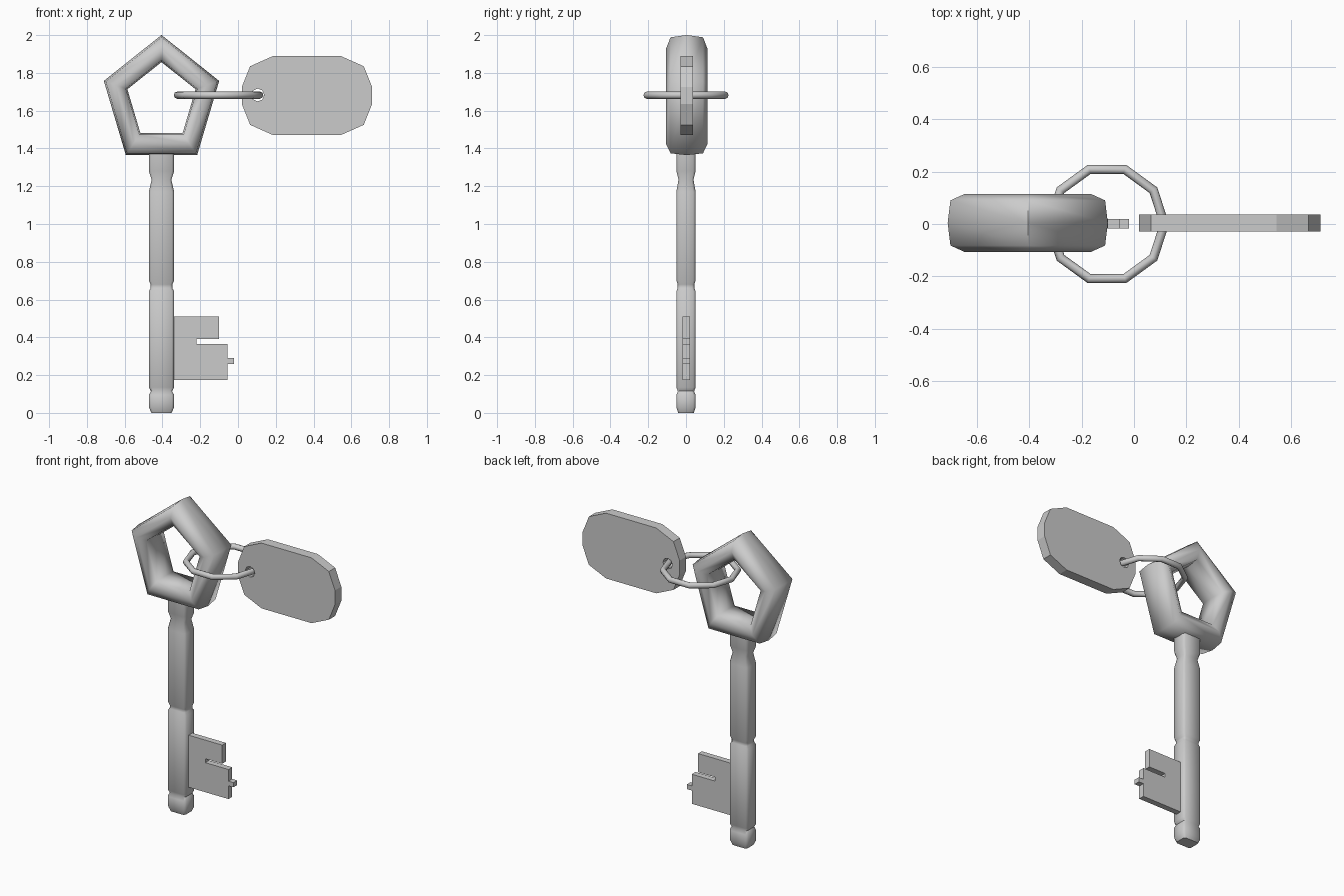
import bpy, bmesh
from math import sin, cos, pi

if "Cube" in bpy.data.objects:
    bpy.data.objects.remove(bpy.data.objects["Cube"])

KEY_X = -0.405


def make(name, build, smooth=None):
    bm = bmesh.new()
    build(bm)
    bmesh.ops.recalc_face_normals(bm, faces=bm.faces)
    me = bpy.data.meshes.new(name)
    bm.to_mesh(me)
    bm.free()
    ob = bpy.data.objects.new(name, me)
    bpy.context.collection.objects.link(ob)
    if smooth is not None:
        bpy.ops.object.select_all(action='DESELECT')
        ob.select_set(True)
        bpy.context.view_layer.objects.active = ob
        bpy.ops.object.shade_smooth_by_angle(angle=smooth)
    return ob


def bridge(bm, rings, closed):
    """Join successive vertex loops with quads; cap the ends if open."""
    loops = [[bm.verts.new(p) for p in r] for r in rings]
    n = len(loops[0])
    pairs = list(zip(loops, loops[1:]))
    if closed:
        pairs.append((loops[-1], loops[0]))
    else:
        bm.faces.new(loops[0])
        bm.faces.new(loops[-1])
    for a, b in pairs:
        for i in range(n):
            j = (i + 1) % n
            bm.faces.new((a[i], a[j], b[j], b[i]))


def plate(outline, y0, y1):
    """Extrude an x-z outline along y."""
    return lambda bm: bridge(bm, [[(x, y, z) for x, z in outline] for y in (y0, y1)], False)


# Pentagonal head: bulged profile (radius, y) swept round five corners
half = [(0.321, 0), (0.310, 0.086), (0.252, 0.111), (0.199, 0.086), (0.190, 0)]
profile = half + [(r, -y) for r, y in half[-2:0:-1]]


def head(bm):
    angles = [pi / 2 + i * 2 * pi / 5 for i in range(5)]
    bridge(bm, [[(KEY_X + r * cos(a), 0.004 + y, 1.649 + 1.095 * r * sin(a))
                 for r, y in profile] for a in angles], True)


make("key_head", head, 1.3)

# Shaft: chamfered rectangle lofted through grooves (z, scale)
levels = [(0, 0.8), (0.03, 1), (0.095, 1), (0.115, 0.84), (0.135, 1), (0.645, 1),
          (0.66, 0.86), (0.68, 0.86), (0.70, 1), (1.17, 1), (1.235, 0.78),
          (1.28, 1), (1.40, 1)]
W, D, C = 0.067, 0.051, 0.013
section = [(W, D - C), (W - C, D), (C - W, D), (-W, D - C),
           (-W, C - D), (C - W, -D), (W - C, -D), (W, C - D)]
make("key_shaft", lambda bm: bridge(
    bm, [[(KEY_X + x * s, y * s, z) for x, y in section] for z, s in levels], False), 0.9)

# Toothed bit
bit = [(-0.37, 0.51), (-0.10, 0.51), (-0.10, 0.39), (-0.22, 0.39), (-0.22, 0.365),
       (-0.055, 0.365), (-0.055, 0.29), (-0.02, 0.29), (-0.02, 0.26),
       (-0.055, 0.26), (-0.055, 0.175), (-0.37, 0.175)]
make("key_bit", plate(bit, -0.018, 0.02))

# Ten-sided split ring
make("key_ring", lambda bm: bridge(
    bm, [[((0.219 + 0.018 * cos(b)) * cos(a) - 0.103,
           (0.219 + 0.018 * cos(b)) * sin(a), 1.682 + 0.019 * sin(b))
          for b in [k * pi / 4 for k in range(8)]]
         for a in [i * pi / 5 for i in range(10)]], True), 1.0)

# Tag with clipped corners and a hole for the ring
quarter = [(0.345, 0.045), (0.301, 0.155), (0.178, 0.21)]
outline = (quarter + [(-x, z) for x, z in reversed(quarter)]
           + [(-x, -z) for x, z in quarter] + [(x, -z) for x, z in reversed(quarter)])
tag = make("tag", plate([(0.365 + x, 1.68 + z) for x, z in outline], -0.028, 0.036))
hole = [(0.105 + 0.034 * cos(i * pi / 4), 1.683 + 0.034 * sin(i * pi / 4)) for i in range(8)]
cutter = make("tag_hole_cutter", plate(hole, -0.1, 0.1))
cutter.hide_render = True
cutter.hide_set(True)
cut = tag.modifiers.new("hole", 'BOOLEAN')
cut.operation = 'DIFFERENCE'
cut.solver = 'EXACT'
cut.object = cutter
